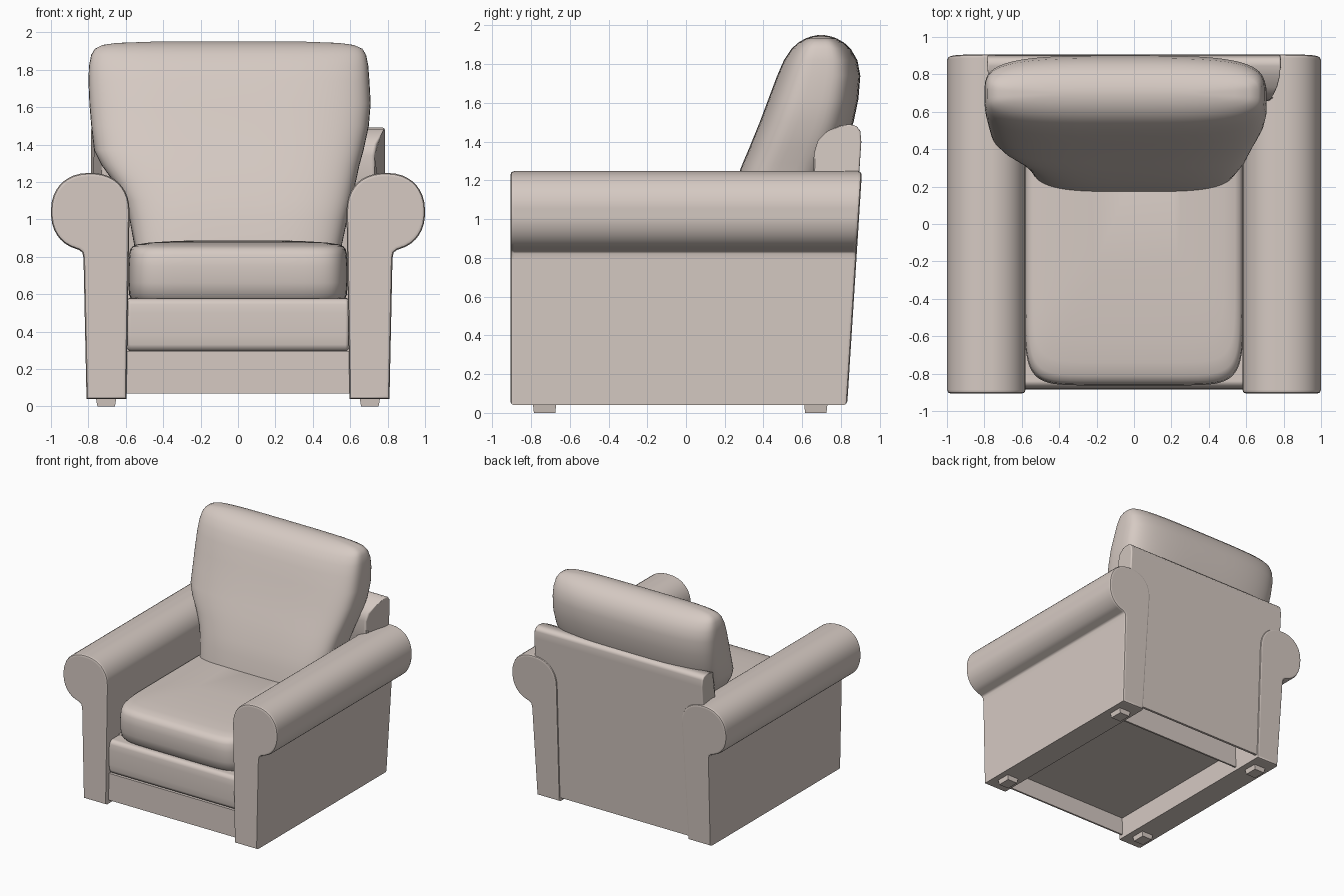
import bpy, bmesh, math

if "Cube" in bpy.data.objects:
    bpy.data.objects.remove(bpy.data.objects["Cube"])

fabric = bpy.data.materials.new("warm beige fabric")
fabric.diffuse_color = (0.67, 0.59, 0.545, 1)
fabric.use_nodes = True
fabric.node_tree.nodes["Principled BSDF"].inputs["Base Color"].default_value = fabric.diffuse_color


def finish(name, bm, weighted=False):
    bmesh.ops.recalc_face_normals(bm, faces=bm.faces[:])
    me = bpy.data.meshes.new(name)
    bm.to_mesh(me)
    bm.free()
    ob = bpy.data.objects.new(name, me)
    bpy.context.collection.objects.link(ob)
    me.materials.append(fabric)
    bpy.ops.object.select_all(action='DESELECT')
    ob.select_set(True)
    bpy.context.view_layer.objects.active = ob
    bpy.ops.object.shade_smooth_by_angle(angle=math.radians(40))
    if weighted:
        mod = ob.modifiers.new("even shading", 'WEIGHTED_NORMAL')
        mod.keep_sharp = True
        mod.weight = 100
    return ob


def prism(name, pts, place, a, b, bevel=0, segs=2, warp=None):
    """Extrude a 2D profile from a to b, warp it, then round the end rims."""
    bm = bmesh.new()
    rings = [[bm.verts.new(place(p, q, t)) for p, q in pts] for t in (a, b)]
    caps = [bm.faces.new(r) for r in rings]
    n = len(pts)
    for i in range(n):
        j = (i + 1) % n
        bm.faces.new((rings[0][i], rings[0][j], rings[1][j], rings[1][i]))
    if warp:
        for v in bm.verts:
            warp(v)
    bmesh.ops.recalc_face_normals(bm, faces=bm.faces[:])
    if bevel:
        rim = list({e for f in caps for e in f.edges})
        bmesh.ops.bevel(bm, geom=rim, offset=bevel, segments=segs,
                        profile=0.5, affect='EDGES', clamp_overlap=True)
    return finish(name, bm, True)


def power(c, n):
    return math.copysign(abs(c) ** (2 / n), c)


def loft(name, sections, n, seg=72):
    """Stack horizontal superellipses given as (z, x0, x1, y0, y1)."""
    bm = bmesh.new()
    rings = []
    for z, x0, x1, y0, y1 in sections:
        ring = []
        for i in range(seg):
            t = 2 * math.pi * (i + 0.5) / seg
            u, v = power(math.cos(t), n), power(math.sin(t), n)
            ring.append(bm.verts.new(((x0 + x1) / 2 + u * (x1 - x0) / 2,
                                      (y0 + y1) / 2 + v * (y1 - y0) / 2, z)))
        rings.append(ring)
    for lo, hi in zip(rings, rings[1:]):
        for i in range(seg):
            j = (i + 1) % seg
            bm.faces.new((lo[i], lo[j], hi[j], hi[i]))
    bm.faces.new(rings[0])
    bm.faces.new(rings[-1])
    return finish(name, bm)


def box(name, x0, x1, y0, y1, z0, z1):
    pts = [(x0, y0), (x1, y0), (x1, y1), (x0, y1)]
    return prism(name, pts, lambda p, q, t: (p, q, t), z0, z1)


# rolled arms with a leaning back end
roll = [(0.79 + 0.21 * power(math.cos(a), 2.25), 1.04 + 0.208 * power(math.sin(a), 2.25))
        for a in (math.radians(180 - 242 * i / 26) for i in range(27))]
arm_profile = roll + [(0.85, 0.836), (0.832, 0.822), (0.826, 0.79),
                      (0.81, 0.04), (0.597, 0.04)]


def lean(v):
    if v.co.y > 0:
        v.co.y = 0.832 + 0.076 * (v.co.z - 0.04) / 1.2


for side, label in ((1, "right"), (-1, "left")):
    prism(label + "_arm", arm_profile,
          lambda p, q, t: (side * p, t, q), -0.907, 0.85, 0.02, 2, lean)
    # feet, tapered toward the floor
    for y, end in ((-0.73, "front"), (0.67, "back")):
        x = side * 0.705

        def taper(v):
            if v.co.z < 0.01:
                v.co.x = x + (v.co.x - x) * 0.85
                v.co.y = y + (v.co.y - y) * 0.92
        prism(f"{end}_{label}_foot",
              [(x - 0.055, y - 0.06), (x + 0.055, y - 0.06),
               (x + 0.055, y + 0.06), (x - 0.055, y + 0.06)],
              lambda p, q, t: (p, q, t), 0, 0.045, warp=taper)

# back panel with a rounded top rail, its ends curving in toward the front
panel = [(0.82, 0.07), (0.892, 1.2), (0.905, 1.40), (0.90, 1.455), (0.88, 1.48),
         (0.845, 1.49), (0.79, 1.482), (0.73, 1.455), (0.68, 1.405),
         (0.66, 1.34), (0.655, 1.2), (0.70, 0.9), (0.80, 0.07)]


def narrow(v):
    if v.co.z > 1 and v.co.y < 0.8:
        v.co.x *= 1 - 4 * (0.8 - v.co.y) ** 2


prism("back_panel", panel, lambda p, q, t: (t, p, q), -0.785, 0.785, 0.025, 3, narrow)

# footrest cushion, front rail and inner frame open from below
rest = [(-0.5, 0.295), (-0.84, 0.295), (-0.862, 0.305), (-0.875, 0.33),
        (-0.883, 0.38), (-0.885, 0.44), (-0.883, 0.50), (-0.875, 0.545),
        (-0.862, 0.568), (-0.84, 0.578), (-0.5, 0.578)]
prism("footrest", rest, lambda p, q, t: (t, p, q), -0.594, 0.594, 0.02, 3)
box("front_rail", -0.602, 0.602, -0.87, -0.855, 0.07, 0.296)
box("inner_frame", -0.602, 0.602, -0.858, 0.55, 0.22, 0.295)
box("seat_support", -0.602, 0.602, -0.75, 0.55, 0.29, 0.58)
box("rear_crossboard", -0.602, 0.602, 0.545, 0.56, 0.07, 0.60)

# seat cushion
seat = [(0.572, 0.572, -0.82), (0.60, 0.583, -0.845), (0.66, 0.587, -0.86),
        (0.75, 0.587, -0.863), (0.81, 0.583, -0.857), (0.838, 0.577, -0.842),
        (0.855, 0.565, -0.81), (0.866, 0.54, -0.74), (0.875, 0.48, -0.62),
        (0.882, 0.38, -0.45), (0.887, 0.25, -0.25)]
loft("seat_cushion", [(z, -x, x, y, 0.70) for z, x, y in seat], 8)

# back cushion, wider and leaning toward the top
loft("back_cushion", [
    (0.80, -0.50, 0.50, 0.22, 0.55),
    (0.86, -0.555, 0.555, 0.168, 0.60),
    (1.00, -0.58, 0.585, 0.193, 0.67),
    (1.10, -0.61, 0.61, 0.223, 0.70),
    (1.20, -0.665, 0.63, 0.258, 0.74),
    (1.29, -0.73, 0.65, 0.293, 0.78),
    (1.37, -0.77, 0.672, 0.327, 0.82),
    (1.50, -0.785, 0.70, 0.38, 0.865),
    (1.62, -0.795, 0.71, 0.425, 0.89),
    (1.74, -0.80, 0.703, 0.47, 0.90),
    (1.82, -0.797, 0.697, 0.505, 0.885),
    (1.88, -0.785, 0.685, 0.545, 0.85),
    (1.912, -0.765, 0.665, 0.58, 0.815),
    (1.932, -0.725, 0.62, 0.615, 0.78),
    (1.943, -0.65, 0.54, 0.645, 0.75),
    (1.95, -0.45, 0.35, 0.68, 0.715)], 3.7)
